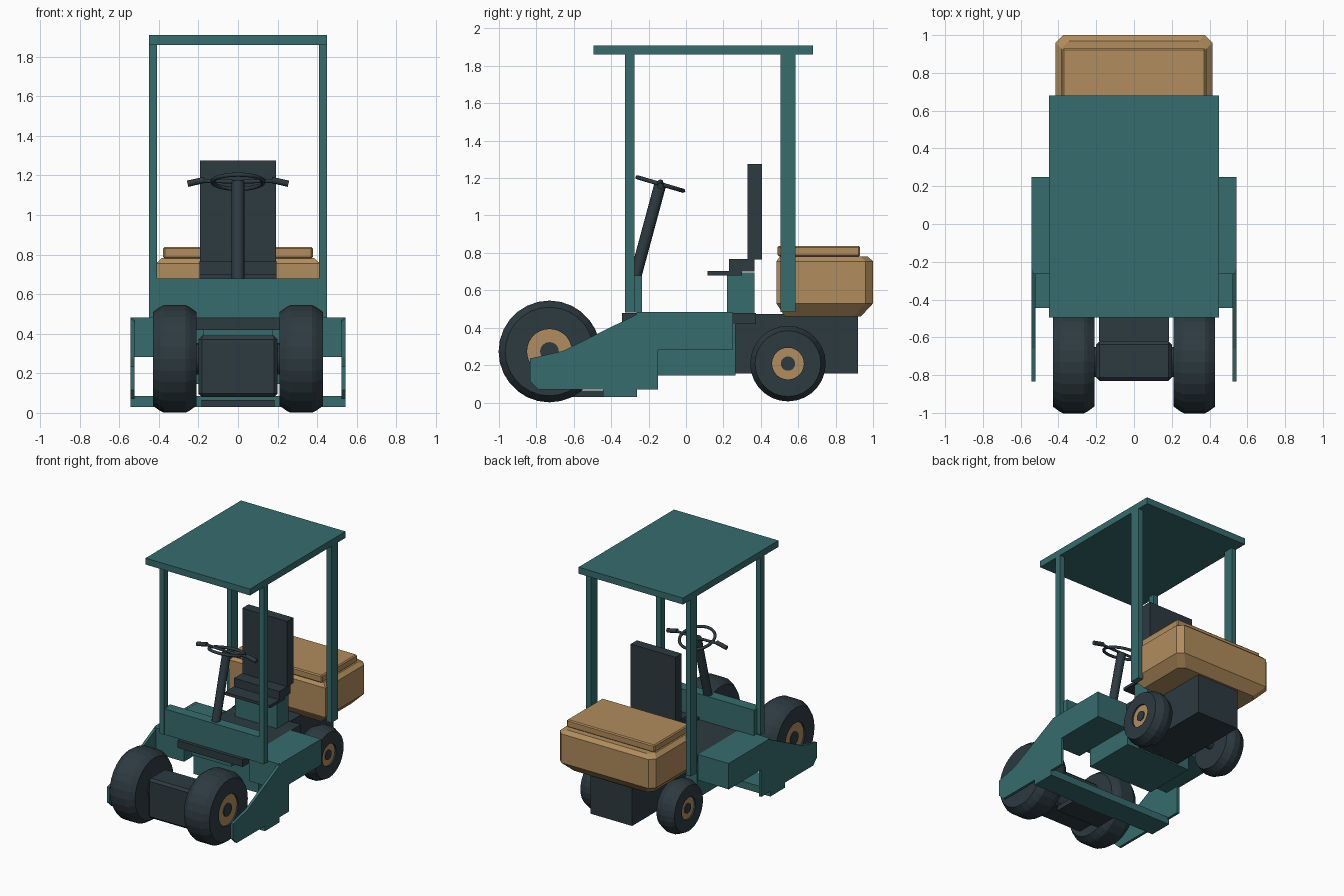
import bpy, bmesh, math
from mathutils import Vector

if "Cube" in bpy.data.objects:
    bpy.data.objects.remove(bpy.data.objects["Cube"])


def material(name, rgb):
    m = bpy.data.materials.new(name)
    m.diffuse_color = (*rgb, 1)
    m.use_nodes = True
    m.node_tree.nodes["Principled BSDF"].inputs["Base Color"].default_value = m.diffuse_color
    return m


TEAL = material("teal paint", (0.037, 0.150, 0.156))
TAN = material("tan paint", (0.44, 0.265, 0.109))
DARK = material("dark slate", (0.026, 0.043, 0.053))


def finish(name, bm, *mats):
    bmesh.ops.recalc_face_normals(bm, faces=bm.faces)
    me = bpy.data.meshes.new(name)
    bm.to_mesh(me)
    bm.free()
    for m in mats:
        me.materials.append(m)
    ob = bpy.data.objects.new(name, me)
    bpy.context.collection.objects.link(ob)
    return ob


def box(name, mat, x0, x1, y0, y1, z0, z1, bevel=0.0):
    bm = bmesh.new()
    bmesh.ops.create_cube(bm, size=1)
    for v in bm.verts:
        v.co = ((x0 + x1) / 2 + v.co.x * (x1 - x0),
                (y0 + y1) / 2 + v.co.y * (y1 - y0),
                (z0 + z1) / 2 + v.co.z * (z1 - z0))
    ob = finish(name, bm, mat)
    if bevel:
        mod = ob.modifiers.new("bevel", 'BEVEL')
        mod.width = bevel
        mod.segments = 1
    return ob


def pair(name, mat, x0, x1, *rest):
    box(name + "_right", mat, x0, x1, *rest)
    box(name + "_left", mat, -x1, -x0, *rest)


def loft(name, rings, *mats, pick=None):
    """Skin closed rings of points and cap both ends."""
    bm = bmesh.new()
    rows = [[bm.verts.new(p) for p in r] for r in rings]
    n = len(rows[0])
    for k, (a, b) in enumerate(zip(rows, rows[1:])):
        for i in range(n):
            f = bm.faces.new((a[i], a[(i + 1) % n], b[(i + 1) % n], b[i]))
            f.material_index = pick(k) if pick else 0
    bm.faces.new(rows[0])
    bm.faces.new(rows[-1])
    return finish(name, bm, *mats)


def rod(name, mat, a, b, r, sides=16):
    a, b = Vector(a), Vector(b)
    d = b - a
    q = d.to_track_quat('Z', 'Y')
    rings = [[p + q @ Vector((r * math.cos(t), r * math.sin(t), 0))
              for t in (2 * math.pi * i / sides for i in range(sides))] for p in (a, b)]
    ob = loft(name, rings, mat)
    for p in ob.data.polygons:
        p.use_smooth = len(p.vertices) == 4
    ob.data.set_sharp_from_angle(angle=math.radians(40))
    return ob


def wheel(name, y, z, r, x_in, x_out, r_hub, r_bore, side):
    """Chamfered tyre with a tan hub ring on the outer face."""
    c, d = 0.13 * r, 0.035
    profile = [(x_in, r * 0.5), (x_in, r - c), (x_in + d, r - 0.01), (x_in + d + 0.02, r),
               (x_out - d - 0.02, r), (x_out - d, r - 0.01), (x_out, r - c),
               (x_out, r_hub), (x_out - 0.012, r_hub), (x_out - 0.012, r_bore),
               (x_out - 0.006, r_bore)]
    n = 28
    rings = [[(side * px, y + pr * math.cos(2 * math.pi * i / n),
               z + pr * math.sin(2 * math.pi * i / n)) for i in range(n)] for px, pr in profile]
    loft(name, rings, DARK, TAN, pick=lambda k: int(k == 8))


# wheels and axles
for s, tag in ((1, "right"), (-1, "left")):
    wheel("front_wheel_" + tag, -0.73, 0.273, 0.272, 0.21, 0.43, 0.12, 0.05, s)
    wheel("rear_wheel_" + tag, 0.545, 0.208, 0.202, 0.25, 0.405, 0.085, 0.038, s)
rod("front_axle", DARK, (-0.24, -0.73, 0.273), (0.24, -0.73, 0.273), 0.08)
rod("rear_axle", DARK, (-0.28, 0.545, 0.208), (0.28, 0.545, 0.208), 0.03)
box("drive_housing", DARK, -0.2, 0.2, -0.83, -0.62, 0.08, 0.39, 0.018)

# canopy
box("roof", TEAL, -0.45, 0.45, -0.495, 0.68, 1.86, 1.91)
pair("front_post", TEAL, 0.41, 0.45, -0.325, -0.275, 0.48, 1.86)
pair("rear_post", TEAL, 0.41, 0.45, 0.505, 0.585, 0.485, 1.86)

# body
box("dash_panel", TEAL, -0.42, 0.42, -0.32, -0.235, 0.48, 0.68)
box("floor", DARK, -0.28, 0.28, -0.343, 0.373, 0.42, 0.478)
box("belly_box", TEAL, -0.28, 0.28, -0.15, 0.265, 0.145, 0.42)
box("front_crossmember", TEAL, -0.175, 0.175, -0.33, -0.15, 0.39, 0.42)
pair("side_box", TEAL, 0.28, 0.535, -0.265, 0.25, 0.282, 0.482)
box("engine", DARK, -0.18, 0.18, 0.265, 0.92, 0.155, 0.472)

# side skirts
skirt = [(-0.835, 0.235), (-0.66, 0.275), (-0.24, 0.483), (0.25, 0.483), (0.25, 0.281),
         (-0.15, 0.281), (-0.15, 0.07), (-0.79, 0.07), (-0.835, 0.115)]
for s, tag in ((1, "right"), (-1, "left")):
    loft("side_skirt_" + tag, [[(s * x, y, z) for y, z in skirt] for x in (0.522, 0.543)], TEAL)

# low bumper bar and scraper plate
box("lower_bar", TEAL, -0.543, 0.543, -0.445, -0.262, 0.03, 0.085)
box("scraper_plate", DARK, -0.185, 0.185, -0.62, -0.445, 0.03, 0.065)

# seat
box("seat_base", TEAL, -0.18, 0.18, 0.22, 0.365, 0.478, 0.695)
box("seat_plate", DARK, -0.195, 0.195, 0.115, 0.3, 0.68, 0.702)
box("seat_cushion", DARK, -0.195, 0.195, 0.23, 0.367, 0.7, 0.767)
box("seat_back", DARK, -0.193, 0.193, 0.328, 0.405, 0.765, 1.275)

# steering
hub = Vector((0, -0.137, 1.168))
rod("steering_column", DARK, (0, -0.285, 0.62), hub, 0.032)
tilt = math.atan2(0.075, 0.255)
bpy.ops.mesh.primitive_torus_add(major_radius=0.128, minor_radius=0.011, major_segments=32,
                                 minor_segments=8, location=hub, rotation=(-tilt, 0, 0))
rim = bpy.context.object
rim.name = "steering_wheel"
rim.data.materials.append(DARK)
bpy.ops.object.shade_smooth()
for s, tag in ((1, "right"), (-1, "left")):
    rod("handlebar_" + tag, DARK, hub, (s * 0.17, -0.137, 1.172), 0.01, 10)
    rod("handle_grip_" + tag, DARK, (s * 0.17, -0.137, 1.177), (s * 0.255, -0.137, 1.158), 0.016, 12)


# rear hopper: rounded plan, tapered at bottom and top
def plan(z, i):
    x, y0, y1, c = 0.415 - i, 0.483 + i * 0.7, 1.0 - i, 0.04
    return [(-x, y0, z), (x, y0, z), (x, y1 - c, z), (x - c, y1, z), (-x + c, y1, z), (-x, y1 - c, z)]


loft("hopper", [plan(0.46, 0.065), plan(0.53, 0), plan(0.755, 0), plan(0.782, 0.03)], TAN)
box("hopper_lid", TAN, -0.378, 0.378, 0.49, 0.93, 0.78, 0.838, 0.008)
